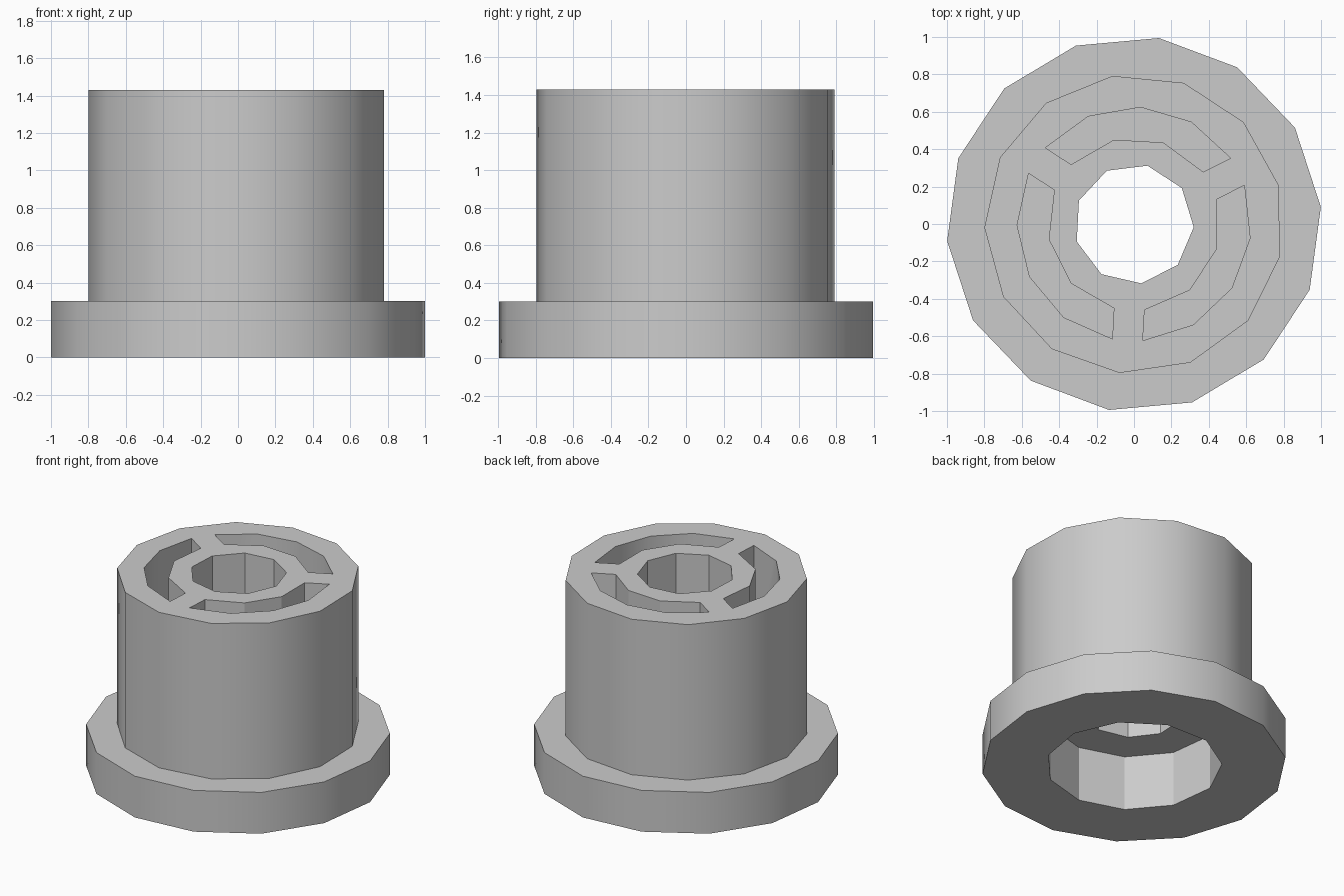
import bpy
import bmesh
from math import cos, sin, radians

cube = bpy.data.objects.get("Cube")
if cube:
    bpy.data.objects.remove(cube, do_unlink=True)

grey = bpy.data.materials.new("plain grey")
grey.use_nodes = True
grey.diffuse_color = (0.6, 0.6, 0.6, 1)
grey.node_tree.nodes["Principled BSDF"].inputs["Base Color"].default_value = (0.6, 0.6, 0.6, 1)


def arc(radius, start, step, count):
    """Points on a circle, angles in degrees."""
    angles = [radians(start + step * i) for i in range(count)]
    return [(radius * cos(a), radius * sin(a)) for a in angles]


def ring(radius, sides, phase):
    return arc(radius, phase, 360 / sides, sides)


def prism(name, outline, bottom, top):
    """Extrude a counter-clockwise outline between two heights."""
    bm = bmesh.new()
    face = bm.faces.new([bm.verts.new((x, y, bottom)) for x, y in outline])
    result = bmesh.ops.extrude_face_region(bm, geom=[face], use_keep_orig=True)
    for item in result["geom"]:
        if isinstance(item, bmesh.types.BMVert):
            item.co.z = top
    bmesh.ops.recalc_face_normals(bm, faces=bm.faces)
    mesh = bpy.data.meshes.new(name)
    bm.to_mesh(mesh)
    bm.free()
    mesh.materials.append(grey)
    obj = bpy.data.objects.new(name, mesh)
    bpy.context.collection.objects.link(obj)
    return obj


def combine(body, tool, operation):
    """Apply a boolean and discard the tool."""
    mod = body.modifiers.new(operation, "BOOLEAN")
    mod.operation = operation
    mod.solver = "EXACT"
    mod.object = tool
    bpy.context.view_layer.objects.active = body
    bpy.ops.object.modifier_apply(modifier=mod.name)
    bpy.data.objects.remove(tool, do_unlink=True)


height, slot_floor = 1.43, 0.5

# Flange and barrel
body = prism("flanged_bushing", ring(1.003, 14, 5.2), 0, 0.3)
combine(body, prism("barrel", ring(0.8, 13, 15.2), 0.1, height), "UNION")

# Through bore and the wider recess underneath
combine(body, prism("bore", ring(0.32, 9, -3), -0.1, height + 0.1), "DIFFERENCE")
combine(body, prism("recess", ring(0.58, 11, 7), -0.1, 0.4), "DIFFERENCE")

# Three curved pockets in the top
for i in range(3):
    middle = 86.8 + 120 * i
    outer = arc(0.625, middle - 52.5, 26.25, 5)
    inner = arc(0.463, middle + 49.8, -33.2, 4)
    combine(body, prism("pocket", outer + inner, slot_floor, height + 0.1), "DIFFERENCE")

# Smooth outer walls, crisp rims
bpy.ops.object.select_all(action="DESELECT")
body.select_set(True)
bpy.context.view_layer.objects.active = body
bpy.ops.object.shade_smooth_by_angle(angle=radians(30))
